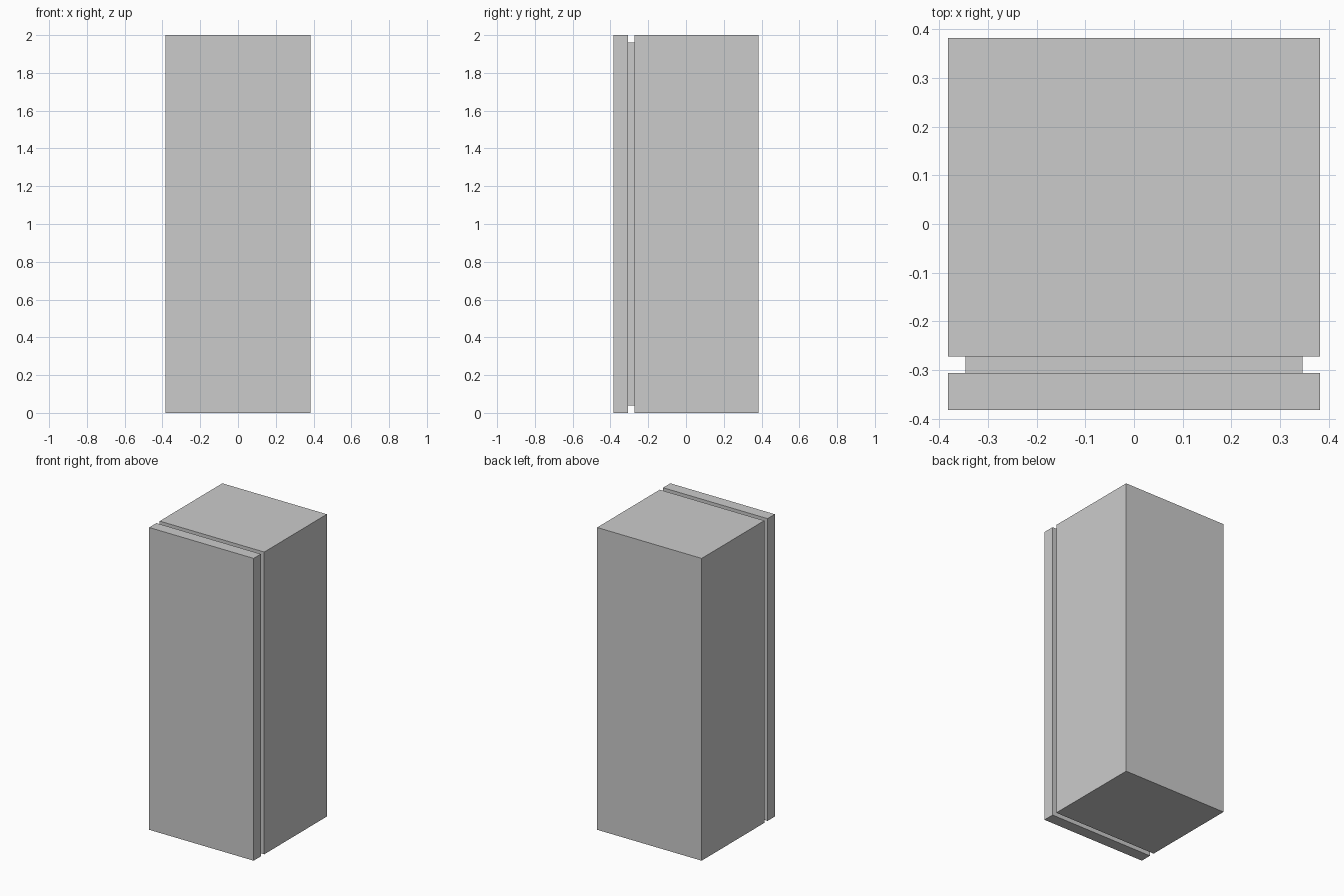
import bpy

if "Cube" in bpy.data.objects:
    bpy.data.objects.remove(bpy.data.objects["Cube"])

HALF_W = 0.3825   # half width and half depth of the whole model
HEIGHT = 2.0
BODY_FRONT = -0.272
DOOR_BACK = -0.3065
INSET = 0.0365    # how far the seal sits in from the outer edges


def box(name, x, y, z):
    """Add a box from (min, max) ranges on each axis."""
    ranges = (x, y, z)
    bpy.ops.mesh.primitive_cube_add(size=1, location=[(a + b) / 2 for a, b in ranges])
    obj = bpy.context.object
    obj.name = name
    obj.scale = [b - a for a, b in ranges]
    bpy.ops.object.transform_apply(location=False, rotation=False, scale=True)
    return obj


# Main cabinet
box("cabinet_body", (-HALF_W, HALF_W), (BODY_FRONT, HALF_W), (0, HEIGHT))

# Recessed seal between cabinet and door
box("door_seal", (-HALF_W + INSET, HALF_W - INSET), (DOOR_BACK, BODY_FRONT),
    (INSET + 0.003, HEIGHT - INSET - 0.003))

# Full-height front door
box("door", (-HALF_W, HALF_W), (-HALF_W, DOOR_BACK), (0, HEIGHT))
